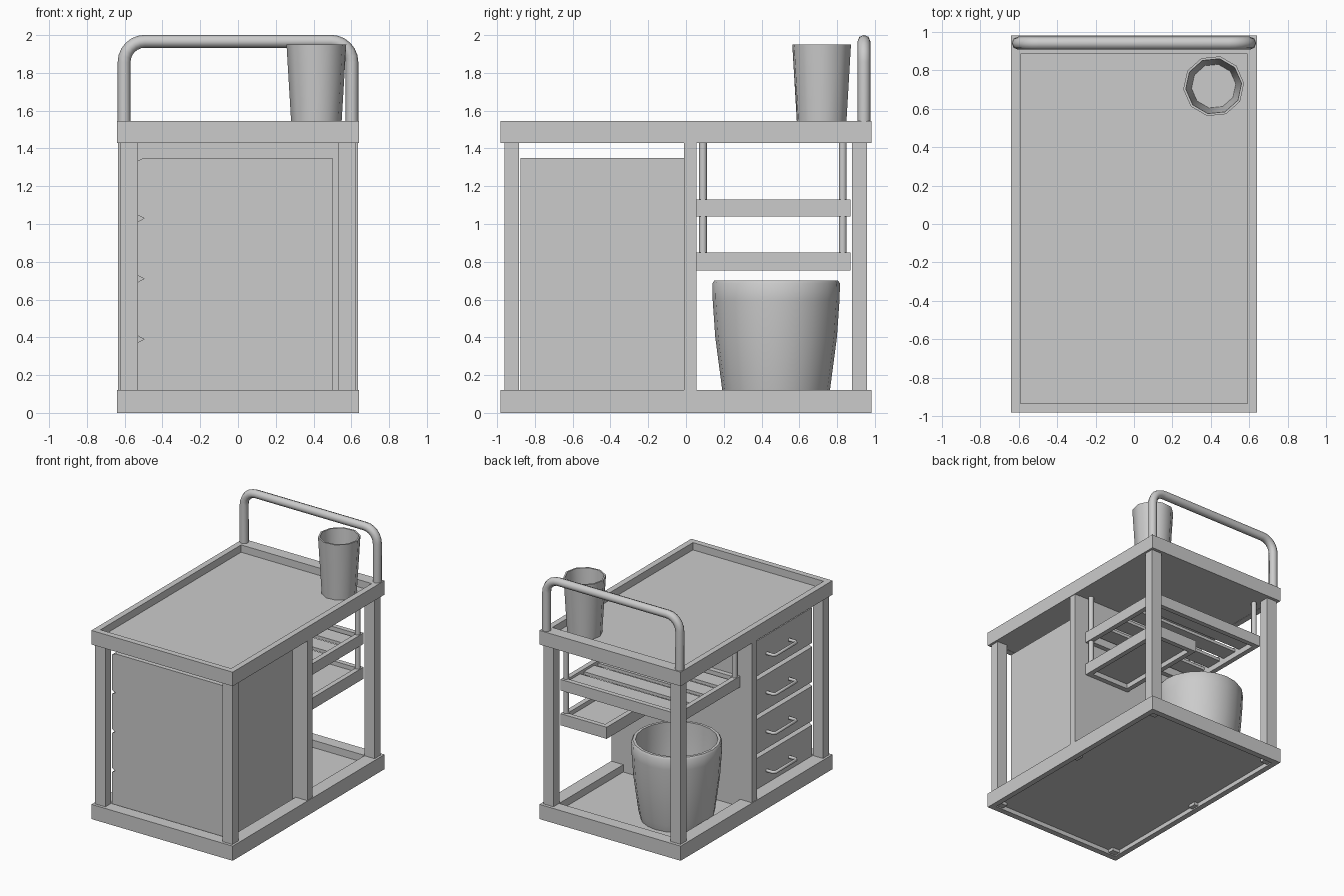
import bpy, bmesh, math
from mathutils import Vector

if "Cube" in bpy.data.objects:
    bpy.data.objects.remove(bpy.data.objects["Cube"])


def finish(name, bm):
    me = bpy.data.meshes.new(name)
    bmesh.ops.recalc_face_normals(bm, faces=bm.faces)
    bm.to_mesh(me)
    bm.free()
    ob = bpy.data.objects.new(name, me)
    bpy.context.collection.objects.link(ob)
    return ob


def box(name, x0, x1, y0, y1, z0, z1):
    bm = bmesh.new()
    bmesh.ops.create_cube(bm, size=1)
    for v in bm.verts:
        v.co = Vector(((x0 + x1) / 2 + v.co.x * (x1 - x0),
                       (y0 + y1) / 2 + v.co.y * (y1 - y0),
                       (z0 + z1) / 2 + v.co.z * (z1 - z0)))
    return finish(name, bm)


def frame(name, outer, inner, z0, z1):
    """Rectangular rim between two (x0, x1, y0, y1) rectangles."""
    bm = bmesh.new()
    rings = []
    for (a, b, c, d), z in ((outer, z0), (outer, z1), (inner, z1), (inner, z0)):
        rings.append([bm.verts.new((x, y, z)) for x, y in ((a, c), (b, c), (b, d), (a, d))])
    for i in range(4):
        p, q = rings[i], rings[(i + 1) % 4]
        for j in range(4):
            k = (j + 1) % 4
            bm.faces.new((p[j], p[k], q[k], q[j]))
    return finish(name, bm)


def lathe(name, profile, sides, x, y, turn=0.0):
    """Revolve (radius, z) points; the first and last points are capped."""
    bm = bmesh.new()
    rings = []
    for r, z in profile:
        rings.append([bm.verts.new((x + r * math.cos(turn + 2 * math.pi * i / sides),
                                    y + r * math.sin(turn + 2 * math.pi * i / sides), z))
                      for i in range(sides)])
    for p, q in zip(rings, rings[1:]):
        for i in range(sides):
            k = (i + 1) % sides
            bm.faces.new((p[i], p[k], q[k], q[i]))
    bm.faces.new(rings[0])
    bm.faces.new(rings[-1])
    ob = finish(name, bm)
    bpy.ops.object.select_all(action='DESELECT')
    ob.select_set(True)
    bpy.context.view_layer.objects.active = ob
    bpy.ops.object.shade_smooth_by_angle(angle=math.radians(40))
    return ob


def tube(name, points, radius):
    cu = bpy.data.curves.new(name, 'CURVE')
    cu.dimensions = '3D'
    cu.bevel_depth = radius
    cu.bevel_resolution = 2
    cu.use_fill_caps = True
    sp = cu.splines.new('POLY')
    sp.points.add(len(points) - 1)
    for p, co in zip(sp.points, points):
        p.co = (*co, 1)
    ob = bpy.data.objects.new(name, cu)
    bpy.context.collection.objects.link(ob)
    return ob


# Bottom tray: wide ledge on top, recessed underside
W, D = 0.64, 0.983
frame("bottom_ledge", (-W, W, -D, D), (-0.53, 0.53, -0.885, 0.885), 0.045, 0.12)
frame("bottom_skirt", (-W, W, -D, D), (-0.595, 0.595, -0.935, 0.935), 0, 0.045)
box("bottom_floor", -0.6, 0.6, -0.945, 0.945, 0.035, 0.06)

# Top tray
frame("top_rim", (-W, W, -D, D), (-0.592, 0.592, -0.935, 0.885), 1.43, 1.545)
box("top_floor", -0.6, 0.6, -0.94, 0.89, 1.432, 1.485)

# Corner posts and the divider wall
for side, s in (("left", -1), ("right", 1)):
    xa, xb = sorted((s * 0.53, s * 0.622))
    box("front_post_" + side, xa, xb, -0.96, -0.885, 0.01, 1.44)
    box("back_post_" + side, xa, xb, 0.88, 0.958, 0.01, 1.44)
    xa, xb = sorted((s * 0.56, s * 0.635))
    box("middle_post_" + side, xa, xb, -0.01, 0.055, 0.01, 1.44)
box("divider_wall", -0.6, 0.6, -0.01, 0.055, 0.05, 1.44)

# Drawer cabinet: profile with V grooves between drawers, extruded along y
seams = (0.39, 0.71, 1.03)
profile = [(0.5, 0.05), (-0.53, 0.05)]
for z in seams:
    profile += [(-0.53, z - 0.017), (-0.498, z), (-0.53, z + 0.017)]
profile += [(-0.53, 1.335), (-0.5, 1.35), (0.5, 1.35)]
bm = bmesh.new()
face = bm.faces.new([bm.verts.new((x, -0.875, z)) for x, z in profile])
ext = bmesh.ops.extrude_face_region(bm, geom=[face])
bmesh.ops.translate(bm, vec=(0, 0.865, 0),
                    verts=[g for g in ext["geom"] if isinstance(g, bmesh.types.BMVert)])
finish("drawer_cabinet", bm)

# Drawer handles
for i, z in enumerate((0.225, 0.545, 0.865, 1.185)):
    tube(f"drawer_handle_{i + 1}",
         [(-0.52, -0.58, z), (-0.585, -0.58, z), (-0.6, -0.565, z),
          (-0.6, -0.305, z), (-0.585, -0.29, z), (-0.52, -0.29, z)], 0.013)

# Upper slatted shelf
frame("upper_shelf_rim", (-0.53, 0.53, 0.055, 0.87), (-0.49, 0.49, 0.095, 0.83), 1.04, 1.13)
n = 4
for i in range(n):
    yc = 0.095 + 0.735 * (i + 0.5) / n
    box(f"upper_shelf_slat_{i + 1}", -0.5, 0.5, yc - 0.068, yc + 0.068, 1.085, 1.11)

# Lower short shelf
frame("lower_shelf_rim", (0.11, 0.53, 0.055, 0.87), (0.15, 0.49, 0.095, 0.83), 0.755, 0.85)
box("lower_shelf_floor", 0.14, 0.5, 0.085, 0.84, 0.795, 0.815)

# Hanging rods, the right pair also carries the lower shelf
for side, x, zb in (("left", -0.505, 1.1), ("right", 0.505, 0.8)):
    for end, y in (("front", 0.09), ("back", 0.83)):
        tube(f"rod_{side}_{end}", [(x, y, zb), (x, y, 1.44)], 0.021)

# Bucket
lathe("bucket", [(0.27, 0.06), (0.285, 0.12), (0.322, 0.4), (0.336, 0.6), (0.338, 0.685),
                 (0.328, 0.7), (0.306, 0.7), (0.303, 0.6), (0.29, 0.4), (0.25, 0.12), (0.245, 0.09)],
      20, -0.25, 0.477)

# Cup
lathe("cup", [(0.131, 1.485), (0.159, 1.95), (0.146, 1.95), (0.116, 1.51)],
      10, 0.415, 0.718, 0.1)

# Push handle with rounded corners
X, Z, R, Y = 0.603, 1.967, 0.11, 0.942
arc = [(X - R + R * math.cos(a), Y, Z - R + R * math.sin(a))
       for a in [math.pi / 2 * i / 6 for i in range(7)]]
right = [(X, Y, 1.5)] + arc
tube("push_handle", right + [(-x, y, z) for x, y, z in reversed(right)], 0.034)
